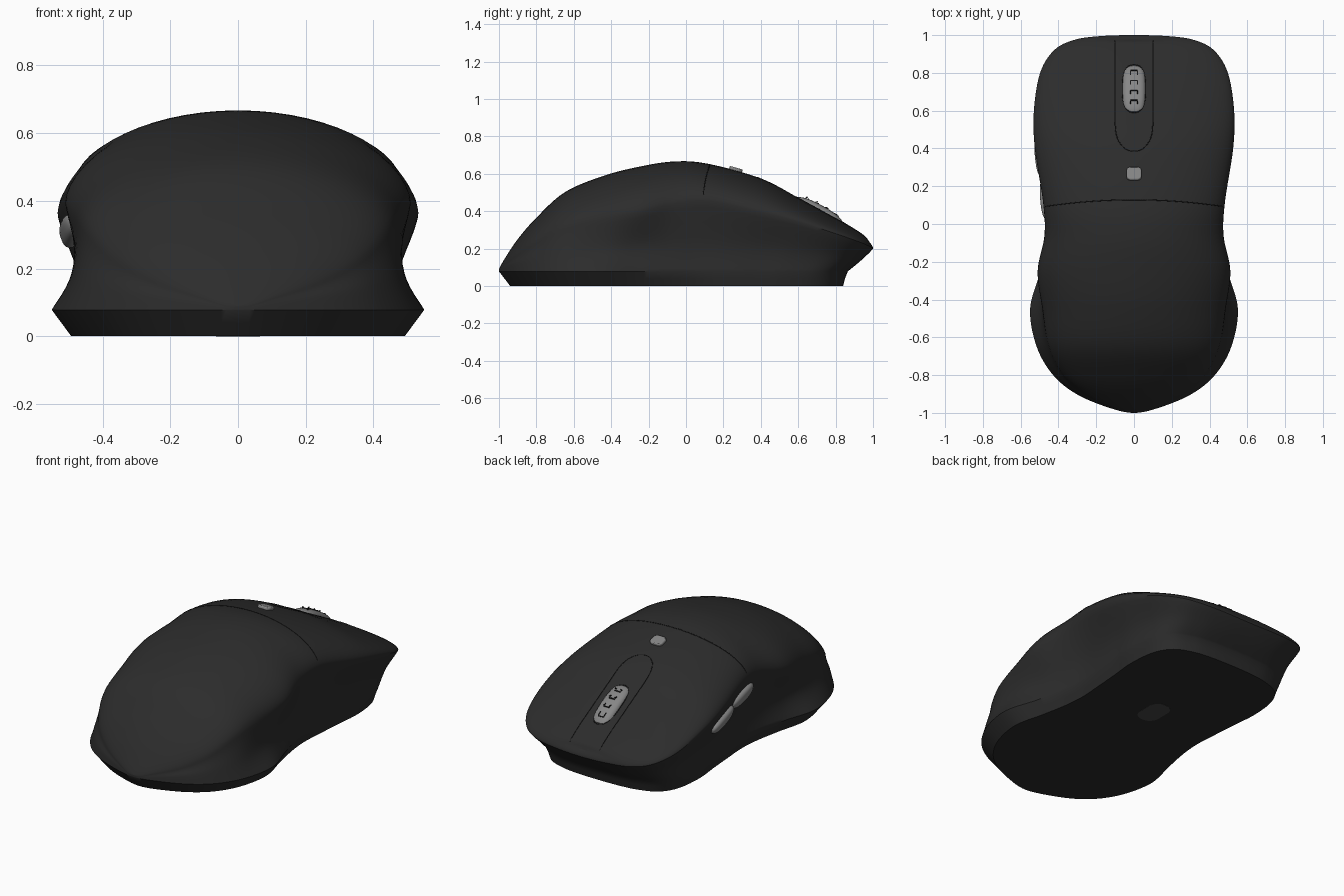
import bpy, bmesh, math
from mathutils import Vector, Matrix
from mathutils.bvhtree import BVHTree

if "Cube" in bpy.data.objects:
    bpy.data.objects.remove(bpy.data.objects["Cube"])


def material(name, v):
    m = bpy.data.materials.new(name)
    m.diffuse_color = (v, v, v, 1)
    m.use_nodes = True
    m.node_tree.nodes["Principled BSDF"].inputs["Base Color"].default_value = m.diffuse_color
    return m


BLACK = material("matte_black", 0.025)
GREY = material("button_grey", 0.24)
SEAM = material("seam_black", 0.009)
WINDOW = material("window_grey", 0.06)


def finish(name, bm, mat, angle=40):
    bmesh.ops.recalc_face_normals(bm, faces=bm.faces)
    me = bpy.data.meshes.new(name)
    bm.to_mesh(me)
    bm.free()
    me.shade_smooth()
    me.set_sharp_from_angle(angle=math.radians(angle))
    me.materials.append(mat)
    ob = bpy.data.objects.new(name, me)
    bpy.context.collection.objects.link(ob)
    return ob


def catmull(a, b, c, d, t):
    return 0.5 * (2 * b + (c - a) * t + (2 * a - 5 * b + 4 * c - d) * t * t
                  + (3 * b - a - 3 * c + d) * t ** 3)


# Body stations: y, lip half width, waist half width and z, edge half width and z, top z
ROWS = [
    (-1.00, 0, 0, .082, 0, .085, .09),
    (-.97, .14, .13, .10, .118, .115, .145),
    (-.90, .305, .288, .125, .26, .16, .25),
    (-.80, .428, .405, .15, .375, .225, .365),
    (-.65, .515, .48, .175, .452, .305, .50),
    (-.45, .55, .49, .19, .485, .355, .586),
    (-.25, .495, .462, .21, .51, .395, .638),
    (-.06, .45, .438, .22, .474, .44, .666),
    (.12, .435, .432, .22, .482, .455, .653),
    (.40, .45, .462, .21, .525, .395, .575),
    (.60, .465, .475, .19, .53, .345, .472),
    (.80, .445, .45, .17, .497, .28, .363),
    (.92, .38, .385, .155, .423, .238, .30),
    (.975, .27, .275, .145, .315, .215, .267),
    (.995, .15, .155, .14, .175, .205, .243),
    (1.0, 0, 0, .14, 0, .20, .235),
]


def mirrored(r):
    return (r[0], -r[1], -r[2], r[3], -r[4], r[5], r[6])


def stations(sub=8):
    ext = [mirrored(ROWS[1])] + ROWS + [mirrored(ROWS[-2])]
    for i in range(len(ROWS) - 1):
        for k in range(sub):
            yield [catmull(*(ext[i + j][c] for j in range(4)), k / sub) for c in range(7)]
    yield ROWS[-1]


def half_section(y, lip, w, wz, e, ez, top):
    # Bottom, lip and waist end short of the overhanging nose
    def fy(front, rear=1):
        return y * (front if y > 0 else rear)
    L = Vector((lip, fy(.865), .078))
    W = Vector((w, fy(.94), wz))
    E = Vector((e, y, ez))
    h = top - ez
    f = .895 + .06 * min(max((y + .4) / .6, 0), 1)
    pts = [Vector((lip * f, fy(.84, .94), 0)),
           Vector((lip * (f + 1) / 2, fy(.85, .97), .039))]
    ctrl = [L, L, W, E, E + Vector((0, 0, h * .6))]
    for s in range(2):
        pts += [catmull(*ctrl[s:s + 4], k / 6) for k in range(6)]
    tip = max(0, (y - .85) / .15)
    for k in range(15):
        a = math.pi / 2 * k / 14
        s = math.sin(a)
        # The nose rolls back towards the top
        pts.append(Vector((e * math.cos(a), y - .022 * tip * s * s, ez + h * s ** 1.1)))
    return pts


# Body shell, lofted tail to nose
bm = bmesh.new()
loops = []
for st in stations():
    half = half_section(*st)
    full = half + [Vector((-p.x, p.y, p.z)) for p in reversed(half[:-1])]
    loops.append([bm.verts.new(p) for p in full])
for a, b in zip(loops, loops[1:]):
    n = len(a)
    for i in range(n):
        j = (i + 1) % n
        bm.faces.new((a[i], a[j], b[j], b[i]))
bmesh.ops.remove_doubles(bm, verts=bm.verts, dist=1e-5)
bmesh.ops.recalc_face_normals(bm, faces=bm.faces)
tree = BVHTree.FromBMesh(bm)
finish("body_shell", bm, BLACK)


def drop(x, y):
    loc, nor, *_ = tree.ray_cast(Vector((x, y, 2)), Vector((0, 0, -1)))
    return loc, nor


def side(y, z):
    loc, nor, *_ = tree.ray_cast(Vector((-2, y, z)), Vector((1, 0, 0)))
    return loc, nor


# Panel seams laid on the surface
def seam(name, xy, closed=False, r=.0035):
    cu = bpy.data.curves.new(name, 'CURVE')
    cu.dimensions = '3D'
    cu.bevel_depth = r
    cu.bevel_resolution = 1
    hits = [drop(x, y) for x, y in xy]
    pts = [l - n * .0015 for l, n in hits if l is not None]
    sp = cu.splines.new('POLY')
    sp.points.add(len(pts) - 1)
    for p, co in zip(sp.points, pts):
        p.co = (*co, 1)
    sp.use_cyclic_u = closed
    cu.materials.append(SEAM)
    bpy.context.collection.objects.link(bpy.data.objects.new(name, cu))


seam("palm_seam", [(.47 * i / 40, .128 - .035 * (i / 40) ** 2) for i in range(-40, 41)])
right = [(.1, .97 - .43 * i / 20) for i in range(21)]
arc = [(.1 * math.cos(a), .54 - .155 * math.sin(a) ** .8)
       for a in (math.pi * i / 20 for i in range(1, 20))]
seam("centre_strip_seam", right + arc + [(-x, y) for x, y in reversed(right)])
seam("wheel_slot_rim", [(.062 * math.copysign(abs(math.cos(a)) ** .8, math.cos(a)),
                         .717 + .127 * math.copysign(abs(math.sin(a)) ** .8, math.sin(a)))
                        for a in (math.tau * i / 48 for i in range(48))], True)

# Scroll wheel: a long low barrel sunk into the top
hit, nor = drop(0, .717)
tilt = -math.atan2(nor.y, nor.z)
frame = Matrix.Translation(hit) @ Matrix.Rotation(tilt, 4, 'X')
HX, HY, HZ, SINK = .062, .15, .05, .026
bm = bmesh.new()
bmesh.ops.create_uvsphere(bm, u_segments=40, v_segments=24, radius=1)
for v in bm.verts:
    q = max((abs(v.co.x) ** 4 + abs(v.co.y) ** 2.6 + abs(v.co.z) ** 2.6) ** (1 / 3), 1e-6)
    v.co = frame @ Vector((v.co.x / q * HX, v.co.y / q * HY, v.co.z / q * HZ - SINK))
wheel_tree = BVHTree.FromBMesh(bm)
finish("scroll_wheel", bm, GREY)

# Dark tread marks along the wheel
bm = bmesh.new()
for k in range(4):
    for dx, dy, sx, sy in ((0, .014, .038, .006), (-.018, 0, .005, .026), (.018, 0, .005, .026)):
        loc, n, *_ = wheel_tree.ray_cast(Vector((dx, .64 + k * .053 + dy, 2)), Vector((0, 0, -1)))
        bmesh.ops.create_cube(bm, size=1, matrix=Matrix.Translation(loc)
                              @ Matrix.Rotation(-math.atan2(n.y, n.z), 4, 'X')
                              @ Matrix.Diagonal((sx, sy, .006, 1)))
finish("wheel_tread", bm, SEAM)


# Flat plate with rounded corners
def rounded_plate(name, mat4, size, radius, mat):
    bm = bmesh.new()
    bmesh.ops.create_cube(bm, size=1, matrix=Matrix.Diagonal((*size, 1)))
    upright = [e for e in bm.edges if abs(e.verts[0].co.z - e.verts[1].co.z) > 1e-4]
    bmesh.ops.bevel(bm, geom=upright, offset=radius, segments=6, affect='EDGES', profile=.5)
    bm.transform(mat4)
    return finish(name, bm, mat)


# Small button behind the wheel
hit, nor = drop(0, .265)
dot = rounded_plate("mode_button", Matrix.Translation(hit)
                    @ Matrix.Rotation(-math.atan2(nor.y, nor.z), 4, 'X'),
                    (.082, .072, .03), .024, GREY)
bev = dot.modifiers.new("round", 'BEVEL')
bev.width, bev.segments, bev.limit_method = .006, 2, 'ANGLE'

# Sensor window underneath
rounded_plate("sensor_window", Matrix.Translation((0, .17, .002)), (.13, .2, .006), .06, WINDOW)

# Two thumb buttons on the left side
for name, y0, z0, y1, z1 in (("thumb_button_rear", .022, .385, .24, .345),
                             ("thumb_button_front", .245, .34, .47, .285)):
    a, b = side(y0, z0)[0], side(y1, z1)[0]
    mid, n = side((y0 + y1) / 2, (z0 + z1) / 2)
    ya = (b - a).normalized()
    za = n.cross(ya).normalized()
    xa = ya.cross(za)
    rot = Matrix((xa, ya, za)).transposed().to_4x4()
    bm = bmesh.new()
    bmesh.ops.create_uvsphere(bm, u_segments=24, v_segments=16, radius=1)
    for v in bm.verts:
        q = (abs(v.co.x) ** 2.6 + abs(v.co.y) ** 2.6 + abs(v.co.z) ** 2.6) ** (1 / 2.6)
        v.co /= q
    bm.transform(Matrix.Translation(mid) @ rot
                 @ Matrix.Diagonal((.03, (b - a).length / 2, .04, 1)))
    finish(name, bm, GREY)
